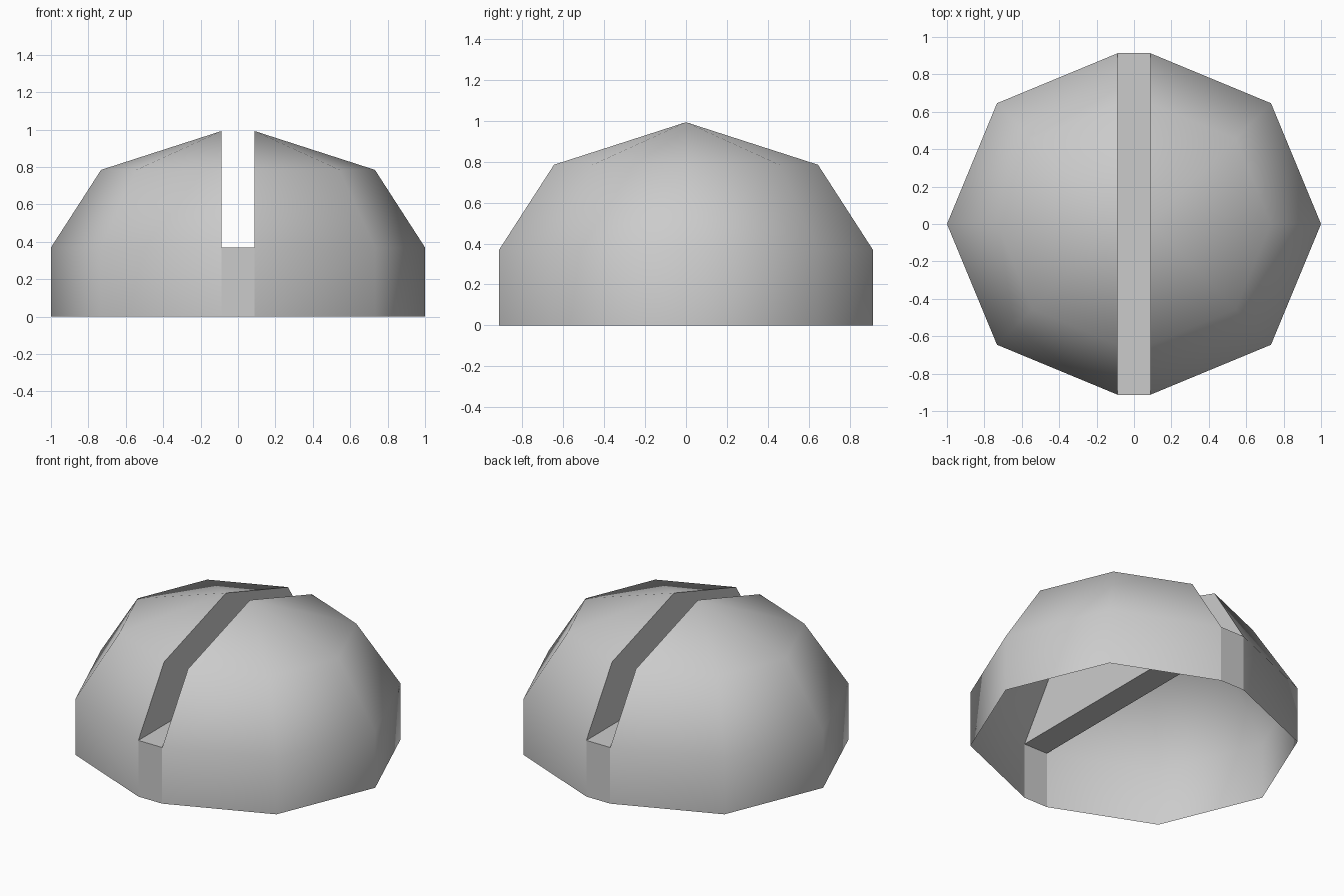
import bpy, bmesh, math

if "Cube" in bpy.data.objects:
    bpy.data.objects.remove(bpy.data.objects["Cube"])

GAP = 0.087          # half width of the slot
R = 1 - GAP          # radius of each half dome
RIM = 0.37           # height of the straight skirt and slot floor
PROFILE = [(R, 0), (R, RIM), (0.645, 0.785), (0, 0.993)]


def add_object(name, bm):
    mesh = bpy.data.meshes.new(name)
    bm.to_mesh(mesh)
    bm.free()
    obj = bpy.data.objects.new(name, mesh)
    bpy.context.collection.objects.link(obj)
    return obj


# Half dome: profile spun through four octagon sides, open underneath
bm = bmesh.new()
verts = [bm.verts.new((0, -r, z)) for r, z in PROFILE]
edges = [bm.edges.new(pair) for pair in zip(verts, verts[1:])]
bmesh.ops.spin(bm, geom=verts + edges, axis=(0, 0, 1), cent=(0, 0, 0),
               angle=math.pi, steps=4)
bmesh.ops.remove_doubles(bm, verts=bm.verts[:], dist=0.001)

# Slot side wall, from the slot floor up to the peak
wall = [v for v in bm.verts if abs(v.co.x) < 0.001 and v.co.z > 0.1]
wall.sort(key=lambda v: v.co.y)
bm.faces.new(wall)
bmesh.ops.translate(bm, verts=bm.verts[:], vec=(GAP, 0, 0))
bmesh.ops.recalc_face_normals(bm, faces=bm.faces[:])
dome = add_object("dome_halves", bm)

bpy.context.view_layer.objects.active = dome
dome.select_set(True)
bpy.ops.object.shade_smooth_by_angle(angle=math.radians(70))

# Opposite half
mirror = dome.modifiers.new("mirror", 'MIRROR')
mirror.use_mirror_merge = False

# Slot floor with a vertical strip at each end
bm = bmesh.new()
path = [(-R, 0), (-R, RIM), (R, RIM), (R, 0)]
rows = [[bm.verts.new((x, y, z)) for x in (-GAP, GAP)] for y, z in path]
for a, b in zip(rows, rows[1:]):
    bm.faces.new((a[0], a[1], b[1], b[0]))
add_object("slot_floor", bm)
